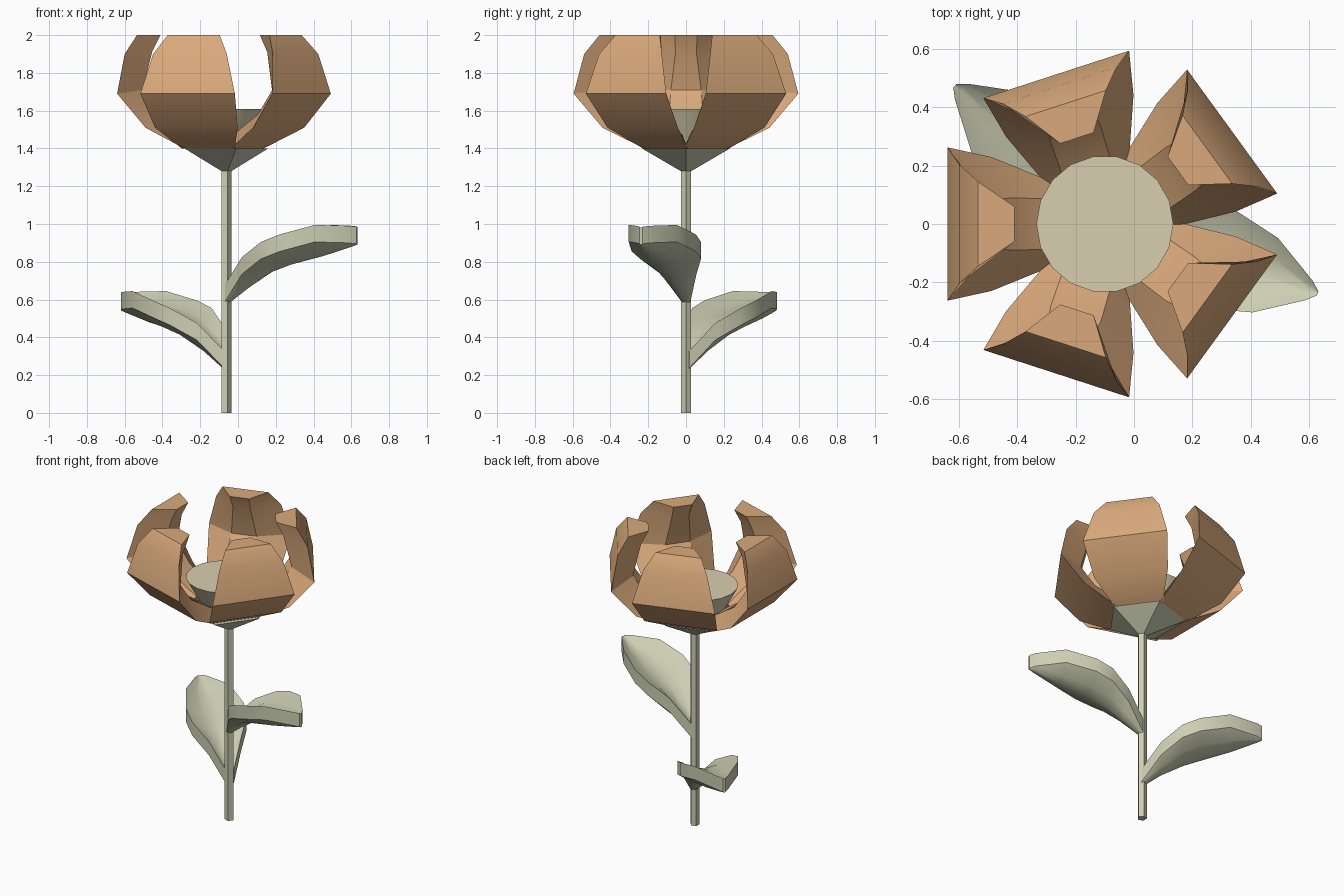
import bpy, bmesh
from math import cos, sin, pi, radians

if "Cube" in bpy.data.objects:
    bpy.data.objects.remove(bpy.data.objects["Cube"])


def mat(name, rgb):
    m = bpy.data.materials.new(name)
    m.diffuse_color = (*rgb, 1)
    m.use_nodes = True
    m.node_tree.nodes["Principled BSDF"].inputs["Base Color"].default_value = m.diffuse_color
    return m


PETAL = mat("petal_orange", (0.70, 0.40, 0.20))
GREEN = mat("pale_green", (0.60, 0.62, 0.45))
CREAM = mat("cream", (0.69, 0.62, 0.43))


def loft(name, rings, material, angle=30):
    """Skin a list of closed rings and cap both ends."""
    bm = bmesh.new()
    vs = [[bm.verts.new(p) for p in r] for r in rings]
    n = len(vs[0])
    for a, b in zip(vs, vs[1:]):
        for i in range(n):
            j = (i + 1) % n
            bm.faces.new((a[i], a[j], b[j], b[i]))
    bm.faces.new(vs[0])
    bm.faces.new(vs[-1])
    bmesh.ops.recalc_face_normals(bm, faces=bm.faces)
    me = bpy.data.meshes.new(name)
    bm.to_mesh(me)
    bm.free()
    me.materials.append(material)
    ob = bpy.data.objects.new(name, me)
    bpy.context.collection.objects.link(ob)
    bpy.ops.object.select_all(action='DESELECT')
    ob.select_set(True)
    bpy.context.view_layer.objects.active = ob
    bpy.ops.object.shade_smooth_by_angle(angle=radians(angle))
    return ob


def circle(cx, r, z, n):
    return [(cx + r * cos(2 * pi * i / n), r * sin(2 * pi * i / n), z) for i in range(n)]


# Five-sided stem flaring into the calyx
loft("stem", [circle(-0.064, 0.029, 0, 5), circle(-0.064, 0.029, 1.28, 5),
              circle(-0.085, 0.245, 1.40, 5)], GREEN)

# Flower centre: tapered disc
loft("flower_centre", [circle(-0.1, 0.12, 1.395, 18), circle(-0.1, 0.235, 1.61, 18)], CREAM)

# Petals: wide outer face, narrow inner face
# columns: outer radius, outer half width, outer z, inner radius, inner half width, inner z
PROFILE = [
    (0.185, 0.147, 1.40, 0.15, 0.085, 1.47),
    (0.39, 0.23, 1.51, 0.32, 0.09, 1.58),
    (0.54, 0.263, 1.69, 0.405, 0.08, 1.71),
    (0.50, 0.205, 1.90, 0.355, 0.055, 1.91),
    (0.435, 0.145, 2.00, 0.31, 0.06, 2.00),
]
for k in range(5):
    a = radians(36 + 72 * k)
    rings = []
    for ro, wo, zo, ri, wi, zi in PROFILE:
        ring = [(ro, -wo, zo), (ro, wo, zo), (ri, wi, zi), (ri, -wi, zi)]
        rings.append([(-0.1 + x * cos(a) - y * sin(a), x * sin(a) + y * cos(a), z)
                      for x, y, z in ring])
    loft(f"petal_{k + 1}", rings, PETAL)

# Leaves: cupped thick blades
# columns: distance from stem, half width, midrib height, rim height
BLADE = [
    (0.0, 0.025, 0.0, 0.02), (0.12, 0.10, 0.09, 0.165), (0.25, 0.17, 0.175, 0.245),
    (0.36, 0.18, 0.215, 0.285), (0.54, 0.135, 0.26, 0.335),
    (0.70, 0.035, 0.31, 0.33), (0.73, 0.008, 0.32, 0.325),
]


def leaf(name, z0, degrees):
    a = radians(degrees)
    steps = (-1, -0.5, 0, 0.5, 1)
    rings = []
    for s, w, zc, zr in BLADE:
        under = [(s, t * w, z0 + zc + (zr - zc) * t * t) for t in steps]
        over = [(x, y, z + 0.09) for x, y, z in reversed(under)]
        rings.append([(-0.06 + x * cos(a) - y * sin(a), x * sin(a) + y * cos(a), z)
                      for x, y, z in under + over])
    loft(name, rings, GREEN, 40)


leaf("upper_leaf", 0.57, -19)
leaf("lower_leaf", 0.22, 139.5)
